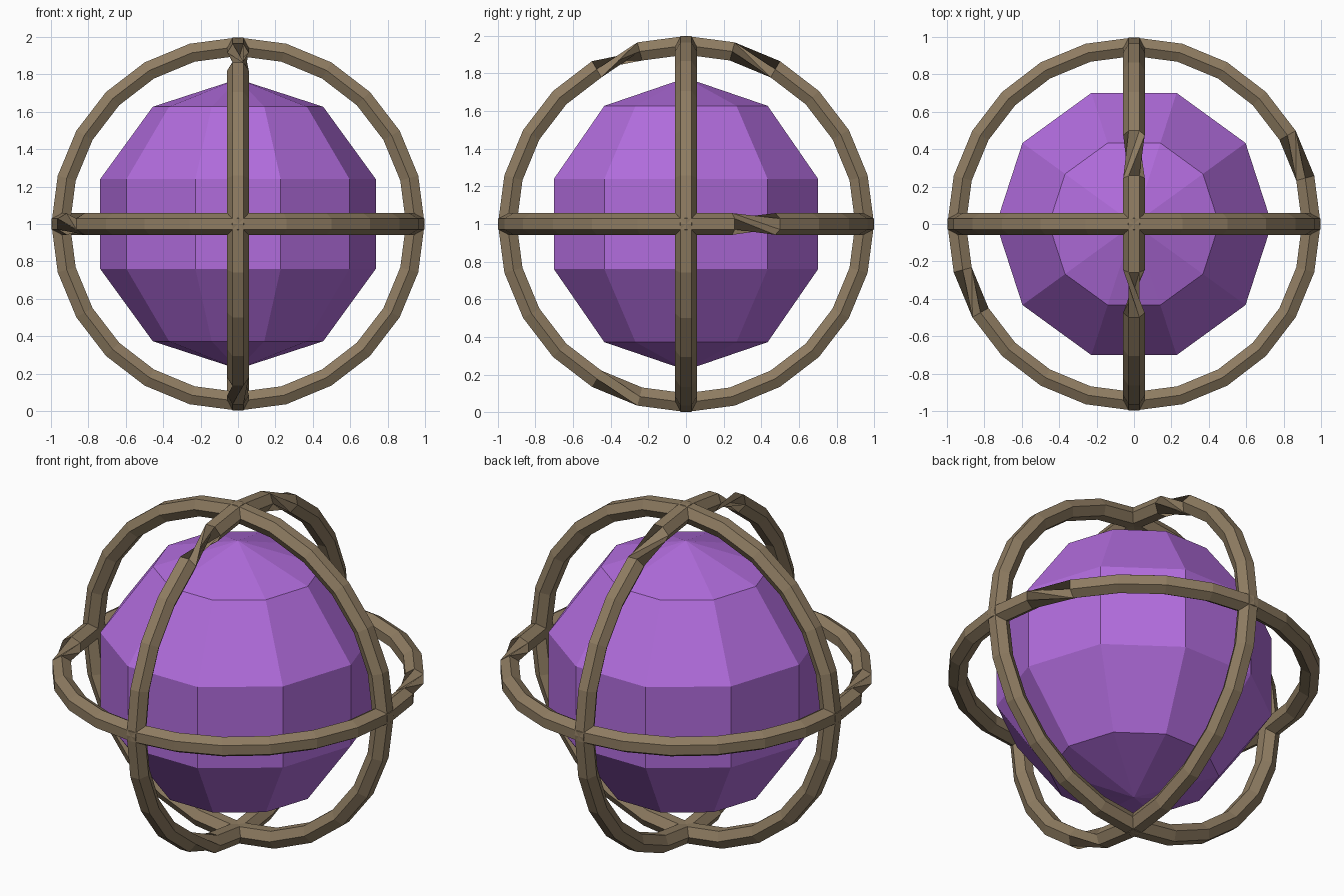
import bpy, bmesh
from math import sin, cos, pi, radians
from mathutils import Vector

if "Cube" in bpy.data.objects:
    bpy.data.objects.remove(bpy.data.objects["Cube"])

CENTRE = Vector((0, 0, 1))


def material(name, rgb):
    m = bpy.data.materials.new(name)
    m.use_nodes = True
    m.diffuse_color = (*rgb, 1)
    m.node_tree.nodes["Principled BSDF"].inputs["Base Color"].default_value = (*rgb, 1)
    return m


purple = material("purple", (0.44, 0.15, 0.72))
brown = material("wood brown", (0.27, 0.20, 0.12))


def finish(bm, name, mat):
    bmesh.ops.recalc_face_normals(bm, faces=bm.faces)
    mesh = bpy.data.meshes.new(name)
    bm.to_mesh(mesh)
    bm.free()
    mesh.materials.append(mat)
    ob = bpy.data.objects.new(name, mesh)
    ob.location = CENTRE
    bpy.context.collection.objects.link(ob)
    return ob


# Faceted core: half profile in the xz plane, spun with corners on the x axis
def core(radius=0.775, sides=10, rows=5):
    bm = bmesh.new()
    arc = [bm.verts.new((radius * sin(pi * i / rows), 0, radius * cos(pi * i / rows)))
           for i in range(rows + 1)]
    edges = [bm.edges.new(pair) for pair in zip(arc, arc[1:])]
    bmesh.ops.spin(bm, geom=arc + edges, cent=(0, 0, 0), axis=(0, 0, 1),
                   angle=2 * pi, steps=sides)
    bmesh.ops.remove_doubles(bm, verts=bm.verts, dist=0.001)
    finish(bm, "faceted_core", purple)


# Hexagonal hoop in the plane of u and v; twists maps a segment to its turn in degrees
def hoop(name, u, v, twists, radius=0.948, thick=0.0575, steps=24, sides=6):
    u, v = Vector(u), Vector(v)
    axis = u.cross(v)
    bm = bmesh.new()
    loops, turn = [], 0
    for i in range(steps):
        a = 2 * pi * i / steps
        out = u * cos(a) + v * sin(a)
        loops.append([bm.verts.new(out * (radius + thick * sin(t)) + axis * thick * cos(t))
                      for t in (2 * pi * k / sides + radians(turn) for k in range(sides))])
        turn += twists.get(i, 0)
    # Close the hoop, allowing for the turn gathered on the way round
    shift = round(turn * sides / 360)
    last = [loops[0][(k + shift) % sides] for k in range(sides)]
    for a, b in zip(loops, loops[1:] + [last]):
        for k in range(sides):
            n = (k + 1) % sides
            bm.faces.new((a[k], a[n], b[n], b[k]))
    finish(bm, name, brown)


X, Y, Z = (1, 0, 0), (0, 1, 0), (0, 0, 1)
core()
hoop("level_hoop", X, Y, {1: 120, 13: 120})
hoop("front_hoop", X, Z, {})
hoop("side_hoop", Y, Z, {4: 120, 7: -120, 16: 60})
